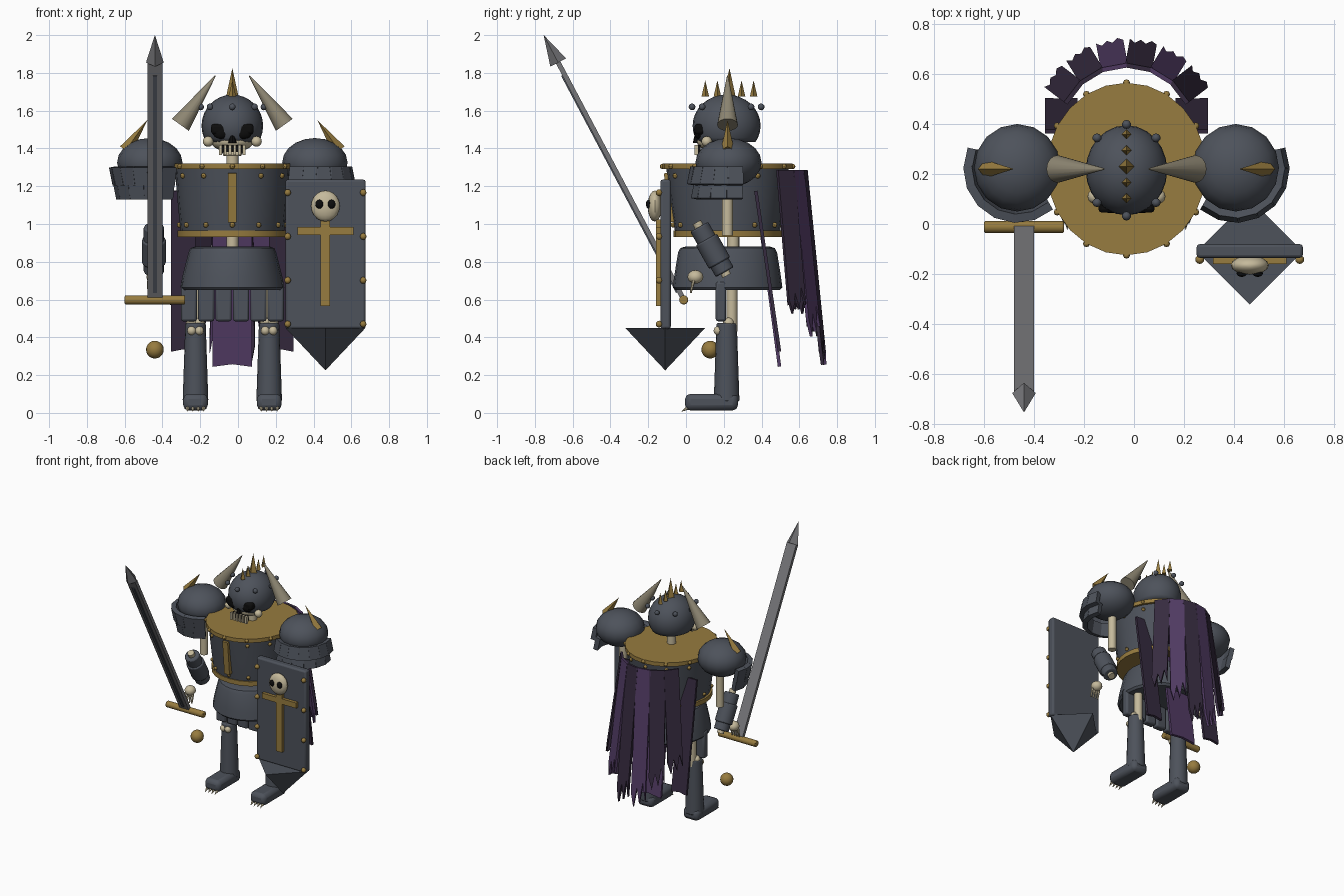
import bpy, bmesh, math
from math import sin, cos, pi, radians
from mathutils import Vector

if "Cube" in bpy.data.objects:
    bpy.data.objects.remove(bpy.data.objects["Cube"])

CX, CY = -0.03, 0.22  # body axis


def material(name, rgb):
    m = bpy.data.materials.new(name)
    m.use_nodes = True
    m.diffuse_color = (*rgb, 1)
    m.node_tree.nodes["Principled BSDF"].inputs["Base Color"].default_value = (*rgb, 1)
    return m


steel = material("steel", (0.075, 0.085, 0.105))
blade_grey = material("blade grey", (0.18, 0.18, 0.19))
gold = material("old gold", (0.31, 0.2, 0.05))
bone = material("bone", (0.56, 0.49, 0.33))
horn_mat = material("horn", (0.27, 0.24, 0.17))
purple = material("purple cloth", (0.085, 0.045, 0.13))
dark_cloth = material("dark purple cloth", (0.037, 0.024, 0.05))
black = material("black", (0.004, 0.004, 0.004))


def finish(name, mat, smooth=True, bevel=0, segments=2):
    o = bpy.context.object
    o.name = name
    o.data.materials.append(mat)
    bpy.ops.object.transform_apply(location=False, rotation=False, scale=True)
    if bevel:
        b = o.modifiers.new("bevel", "BEVEL")
        b.width, b.segments = bevel, segments
    if smooth:
        bpy.ops.object.shade_smooth_by_angle(angle=radians(35))
    return o


def ball(name, mat, loc, r, seg=12, rings=8):
    bpy.ops.mesh.primitive_uv_sphere_add(segments=seg, ring_count=rings, location=loc)
    bpy.context.object.scale = r if isinstance(r, tuple) else (r, r, r)
    return finish(name, mat)


def box(name, mat, loc, size, rot=(0, 0, 0), bevel=0):
    bpy.ops.mesh.primitive_cube_add(size=1, location=loc, rotation=rot)
    bpy.context.object.scale = size
    return finish(name, mat, bevel > 0, bevel)


def rod(name, mat, a, b, r1, r2=None, sides=16, bevel=0):
    a, b = Vector(a), Vector(b)
    bpy.ops.mesh.primitive_cone_add(vertices=sides, radius1=r1, radius2=r1 if r2 is None else r2,
                                    depth=(b - a).length, location=(a + b) / 2)
    bpy.context.object.rotation_euler = (b - a).to_track_quat("Z", "Y").to_euler()
    return finish(name, mat, sides > 6, bevel)


def mesh_object(name, bm, mat):
    bmesh.ops.recalc_face_normals(bm, faces=bm.faces)
    me = bpy.data.meshes.new(name)
    bm.to_mesh(me)
    bm.free()
    o = bpy.data.objects.new(name, me)
    bpy.context.collection.objects.link(o)
    bpy.ops.object.select_all(action="DESELECT")
    o.select_set(True)
    bpy.context.view_layer.objects.active = o
    return o


def lathe(name, mat, profile, sides=24):
    """Closed elliptical stack of (x radius, y radius, z) rings."""
    bm = bmesh.new()
    rings = [[bm.verts.new((CX + rx * cos(2 * pi * i / sides), CY + ry * sin(2 * pi * i / sides), z))
              for i in range(sides)] for rx, ry, z in profile]
    for lo, hi in zip(rings, rings[1:]):
        for i in range(sides):
            j = (i + 1) % sides
            bm.faces.new((lo[i], lo[j], hi[j], hi[i]))
    bm.faces.new(rings[0])
    bm.faces.new(rings[-1])
    mesh_object(name, bm, mat)
    return finish(name, mat)


def cloth(name, mat, top, drop, across, width, teeth):
    """Hanging strip with a ragged lower edge."""
    top, drop, across = Vector(top), Vector(drop), Vector(across)
    outline = [(-0.5, 0), (0.5, 0)]
    outline += [(0.5 - i / (len(teeth) - 1), t) for i, t in enumerate(teeth)]
    bm = bmesh.new()
    bm.faces.new([bm.verts.new(top + across * u * width + drop * t) for u, t in outline])
    o = mesh_object(name, bm, mat)
    s = o.modifiers.new("thickness", "SOLIDIFY")
    s.thickness, s.offset = 0.018, 0
    return finish(name, mat, False)


# torso, bands, skirt and spine
lathe("breastplate", steel, [(0.272, 0.275, 0.94), (0.288, 0.3, 1.1), (0.305, 0.325, 1.3)])
lathe("collar_band", gold, [(0.32, 0.345, 1.29), (0.32, 0.345, 1.32)])
lathe("waist_band", gold, [(0.29, 0.285, 0.93), (0.29, 0.285, 0.965)])
lathe("skirt", steel, [(0.262, 0.275, 0.65), (0.275, 0.29, 0.665), (0.265, 0.283, 0.72),
                       (0.232, 0.262, 0.85), (0.222, 0.25, 0.872), (0.2, 0.225, 0.88)])
rod("spine", bone, (CX, 0.25, 0.85), (CX, 0.25, 0.96), 0.032)
rod("neck", bone, (CX, CY, 1.3), (CX, CY, 1.42), 0.032)
box("chest_strip", gold, (CX, -0.09, 1.14), (0.045, 0.03, 0.26), (0.09, 0, 0))
for i in range(12):
    a = i * pi / 6
    for rx, ry, z in ((0.303, 0.32, 1.255), (0.28, 0.288, 0.995)):
        ball("torso_rivet", gold, (CX + rx * cos(a), CY + ry * sin(a), z), 0.014, 8, 6)
    ball("collar_rivet", gold, (CX + 0.32 * cos(a), CY + 0.345 * sin(a), 1.305), 0.014, 8, 6)
for i in range(6):
    box("skirt_plate", steel, (CX + (i - 2.5) * 0.092, 0.185, 0.59), (0.085, 0.055, 0.21), bevel=0.012)

# helmet, cut open at the jaw
helmet = ball("helmet", steel, (CX, 0.215, 1.52), (0.163, 0.18, 0.165), 24, 16)
bm = bmesh.new()
bm.from_mesh(helmet.data)
cut = bmesh.ops.bisect_plane(bm, geom=bm.verts[:] + bm.edges[:] + bm.faces[:], plane_co=(0, 0, -0.085),
                             plane_no=(0, 0, -1), clear_outer=True)
bmesh.ops.holes_fill(bm, edges=[e for e in bm.edges if e.is_boundary])
bm.to_mesh(helmet.data)
bm.free()
for i in range(8):
    a = i * pi / 4
    ball("helmet_rivet", steel, (CX + 0.167 * cos(a), 0.215 + 0.183 * sin(a), 1.62), 0.018, 10, 6)
for i in range(-2, 3):
    y = 0.23 + i * 0.064
    low, high, r = (1.66, 1.825, 0.036) if i == 0 else (1.675, 1.76, 0.02)
    rod("crest_spike", gold, (CX, y, low), (CX, y, high), r, 0, 4)

# skull face
ball("skull", bone, (CX, 0.17, 1.44), (0.115, 0.115, 0.06), 16, 10)
box("visor_opening", black, (CX, 0.075, 1.502), (0.225, 0.06, 0.055), bevel=0.015)
for s in (-1, 1):
    ball("eye_socket", black, (CX + s * 0.06, 0.065, 1.485), (0.045, 0.022, 0.035))
    ball("cheek_bone", bone, (CX + s * 0.128, 0.11, 1.437), 0.028)
rod("nose_hole", black, (CX, 0.058, 1.43), (CX, 0.058, 1.475), 0.022, 0.012, 8)
box("mouth_gap", black, (CX, 0.068, 1.395), (0.13, 0.02, 0.045))
box("jaw", bone, (CX, 0.085, 1.372), (0.1, 0.06, 0.025), bevel=0.008)
for i in range(6):
    box("tooth", bone, (CX + (i - 2.5) * 0.025, 0.055, 1.392), (0.015, 0.018, 0.055))

# paired parts
for s in (-1, 1):
    side = "left_" if s > 0 else "right_"

    def at(dx, y, z):
        return (CX + s * dx, y, z)

    rod(side + "horn", horn_mat, at(0.275, CY, 1.525), at(0.09, CY, 1.785), 0.055, 0.003, 16)

    # shoulder with two tiers of overlapping plates
    ball(side + "pauldron", steel, at(0.437, 0.225, 1.325), (0.173, 0.175, 0.13), 16, 10)
    rod(side + "pauldron_spike", gold, at(0.565, CY, 1.39), at(0.45, CY, 1.55), 0.036, 0, 4)
    for tier, (r, z, n) in enumerate(((0.185, 1.255, 7), (0.165, 1.18, 6))):
        for i in range(n):
            a = radians(12 - 132 * i / (n - 1))
            box(side + "shoulder_plate", steel,
                at(0.437 + r * cos(a), CY + r * sin(a), z),
                (0.035, 0.085, 0.095), (0, -s * 0.2, a if s > 0 else pi - a))

    # arm and hand
    rod(side + "upper_arm_bone", bone, at(0.415, CY, 0.94), at(0.415, CY, 1.25), 0.029)
    elbow, wrist = Vector(at(0.415, 0.205, 0.745)), Vector(at(0.415, 0.07, 0.985))
    rod(side + "forearm_guard", steel, elbow, wrist, 0.054, bevel=0.008)
    rod(side + "forearm_cuff", steel, elbow.lerp(wrist, 0.2), elbow.lerp(wrist, 0.72), 0.064, bevel=0.008)
    rod(side + "forearm_bone", bone, elbow.lerp(wrist, -0.08), elbow.lerp(wrist, 1.1), 0.025)
    ball(side + "hand", bone, at(0.415, 0.05, 0.72), (0.04, 0.042, 0.036))
    for i in range(4):
        x = 0.385 + i * 0.02
        rod(side + "finger", bone, at(x, 0.04, 0.7), at(x, 0.025, 0.635), 0.009, 0.005, 6)

    # leg and foot
    rod(side + "thigh_bone", bone, at(0.195, 0.243, 0.43), at(0.195, 0.243, 0.72), 0.029)
    rod(side + "greave", steel, at(0.195, 0.215, 0.06), at(0.195, 0.215, 0.475), 0.068, 0.054, bevel=0.008)
    for dx in (-0.02, 0.02):
        ball(side + "knee_knob", bone, at(0.195 + dx, 0.17, 0.435), 0.024)
        ball(side + "knee_joint", bone, at(0.195 + dx, 0.225, 0.475), 0.03)
    box(side + "foot", steel, at(0.195, 0.135, 0.057), (0.13, 0.28, 0.088), bevel=0.028)
    for i in range(4):
        x = 0.153 + i * 0.028
        rod(side + "toe_claw", bone, at(x, 0.01, 0.028), at(x, -0.025, 0.006), 0.012, 0, 6)

# sword leaning forward, with a loose pommel
SX, LEAN = -0.44, 0.487
hilt = Vector((SX, -0.012, 0.6))
along = Vector((0, -sin(LEAN), cos(LEAN)))
under = Vector((0, -cos(LEAN), -sin(LEAN)))
box("sword_blade", blade_grey, hilt + along * 0.71, (0.08, 0.026, 1.42), (LEAN, 0, 0))
box("sword_fuller", steel, hilt + along * 0.7 + under * 0.015, (0.022, 0.009, 1.3), (LEAN, 0, 0))
rod("sword_point", blade_grey, hilt + along * 1.42, hilt + along * 1.585, 0.047, 0, 4)
rod("sword_guard", gold, (SX - 0.16, -0.012, 0.598), (SX + 0.16, -0.012, 0.598), 0.024, bevel=0.006)
ball("sword_pommel", gold, hilt - along * 0.3, 0.047, 16, 10)

# shield with point, cross, skull and rivets
HX = 0.463
box("shield", steel, (HX, -0.108, 0.84), (0.425, 0.055, 0.79), bevel=0.012)
rod("shield_point", steel, (HX, -0.11, 0.45), (HX, -0.11, 0.225), 0.212, 0, 4)
box("cross_upright", gold, (HX, -0.145, 0.795), (0.05, 0.028, 0.46))
box("cross_bar", gold, (HX, -0.145, 0.962), (0.295, 0.028, 0.042))
ball("shield_skull", bone, (HX, -0.165, 1.095), (0.076, 0.038, 0.082), 16, 10)
for s in (-1, 1):
    ball("shield_skull_eye", black, (HX + s * 0.032, -0.197, 1.105), (0.021, 0.015, 0.024))
    for i in range(4):
        ball("shield_rivet", gold, (HX + s * 0.2, -0.142, 0.47 + i * 0.232), 0.018, 10, 6)

# cape: outer fan of ragged strips and inner panels
for i in range(6):
    a = radians((i - 2.5) * 21)
    out = Vector((sin(a), cos(a), 0))
    length = (0.76, 0.88, 1.03)[min(i, 5 - i)]
    cloth("cape_strip", purple if i in (2, 4) else dark_cloth,
          Vector((CX, 0.365, 1.285)) + out * 0.265, out * 0.105 - Vector((0, 0, length)),
          (cos(a), -sin(a), 0), 0.11, (0.9, 1, 0.86, 0.97, 0.82, 0.94))
for dx, mat, width, length in ((-0.26, dark_cloth, 0.13, 0.85), (0, purple, 0.21, 0.93), (0.26, dark_cloth, 0.13, 0.85)):
    cloth("cape_panel", mat, (CX + dx, 0.37, 1.175), (0, 0.125, -length), (1, 0, 0), width, (1, 0.985, 1))
